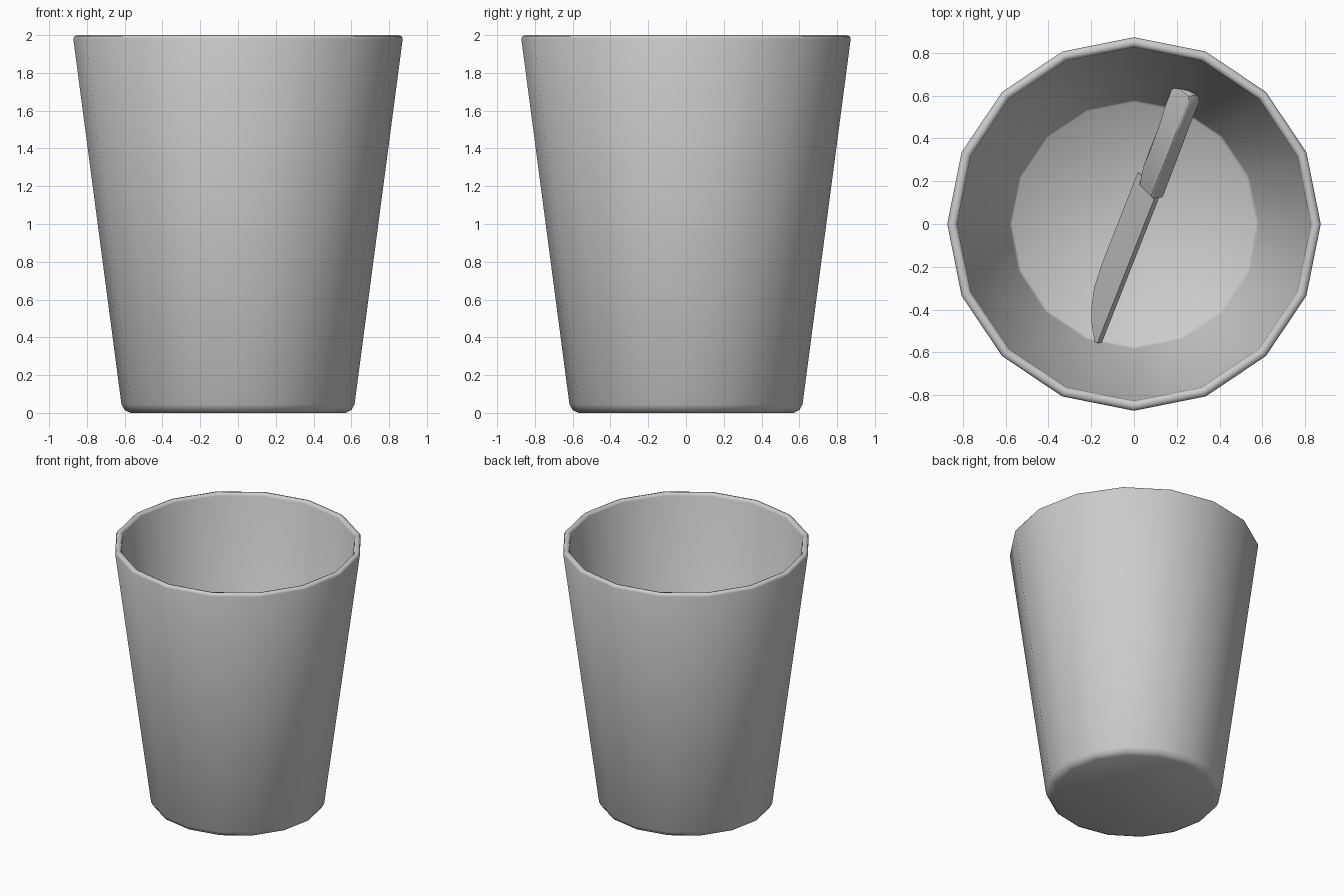
import bpy, bmesh, math
from mathutils import Matrix, Vector

if "Cube" in bpy.data.objects:
    bpy.data.objects.remove(bpy.data.objects["Cube"])

SIDES = 16


def make_object(name, bm, smooth_angle):
    bmesh.ops.recalc_face_normals(bm, faces=bm.faces)
    mesh = bpy.data.meshes.new(name)
    bm.to_mesh(mesh)
    bm.free()
    obj = bpy.data.objects.new(name, mesh)
    bpy.context.collection.objects.link(obj)
    bpy.ops.object.select_all(action='DESELECT')
    obj.select_set(True)
    bpy.context.view_layer.objects.active = obj
    bpy.ops.object.shade_smooth_by_angle(angle=math.radians(smooth_angle))
    return obj


def lathe(name, profile):
    # Revolve a radius/height profile and cap both ends
    bm = bmesh.new()
    rings = [[bm.verts.new((r * math.cos(2 * math.pi * i / SIDES),
                            r * math.sin(2 * math.pi * i / SIDES), z))
              for i in range(SIDES)] for r, z in profile]
    for a, b in zip(rings, rings[1:]):
        for i in range(SIDES):
            j = (i + 1) % SIDES
            bm.faces.new((a[i], a[j], b[j], b[i]))
    bm.faces.new(rings[0])
    bm.faces.new(rings[-1])
    return make_object(name, bm, 60)


# Cup: outside foot, rounded rim, inside wall, inner floor
lathe("cup", [(0.57, 0), (0.60, 0.015), (0.617, 0.045), (0.872, 1.98),
              (0.866, 1.995), (0.848, 2.0), (0.832, 1.995), (0.826, 1.98),
              (0.583, 0.07), (0.57, 0.055)])

# Knife frame: leaning from the floor up to the wall, rolled on its long axis
ROLL = math.radians(42)
flat = Vector((0.37, 0.93, 0)).normalized()
RISE = 0.57
along = (flat + Vector((0, 0, RISE))).normalized()
left = Vector((-flat.y, flat.x, 0))
up = along.cross(left)
if up.z < 0:
    up = -up
wide = left * math.cos(ROLL) - up * math.sin(ROLL)
thick = along.cross(wide)
FRAME = Matrix((along, wide, thick)).transposed().to_4x4()
FRAME.translation = (0, 0, 0.385)
STRETCH = math.sqrt(1 + RISE ** 2)


def plate(name, outline, half_thickness, bevel=0):
    # Outline is (distance along, offset across) as seen from above
    bm = bmesh.new()
    layers = []
    for side in (-1, 1):
        layers.append([bm.verts.new((u * STRETCH, v / math.cos(ROLL),
                                     side * half_thickness(v)))
                       for u, v in outline])
    low, high = layers
    n = len(outline)
    bm.faces.new(low[::-1])
    bm.faces.new(high)
    for i in range(n):
        j = (i + 1) % n
        bm.faces.new((low[i], low[j], high[j], high[i]))
    if bevel:
        rims = [e for e in bm.edges
                if e.verts[0].co.z * e.verts[1].co.z > 0]
        bmesh.ops.bevel(bm, geom=rims, offset=bevel, segments=2,
                        affect='EDGES', profile=0.5)
    bm.transform(FRAME)
    return make_object(name, bm, 35)


# Blade: straight spine, belly curving to the tip, thinning to the edge
plate("knife_blade",
      [(0.22, -0.054), (0.20, 0.070), (-0.26, 0.068), (-0.37, 0.060),
       (-0.45, 0.036), (-0.51, 0.002), (-0.555, -0.040), (-0.55, -0.056)],
      lambda v: 0.004 + 0.010 * (0.072 - v) / 0.13)

# Handle: finger grip with flared butt
plate("knife_handle",
      [(0.18, -0.058), (0.18, 0.026), (0.26, 0.026), (0.34, 0.040),
       (0.46, 0.036), (0.55, 0.036), (0.63, 0.052), (0.67, 0.036),
       (0.68, -0.040), (0.65, -0.052), (0.42, -0.050)],
      lambda v: 0.036, 0.010)
